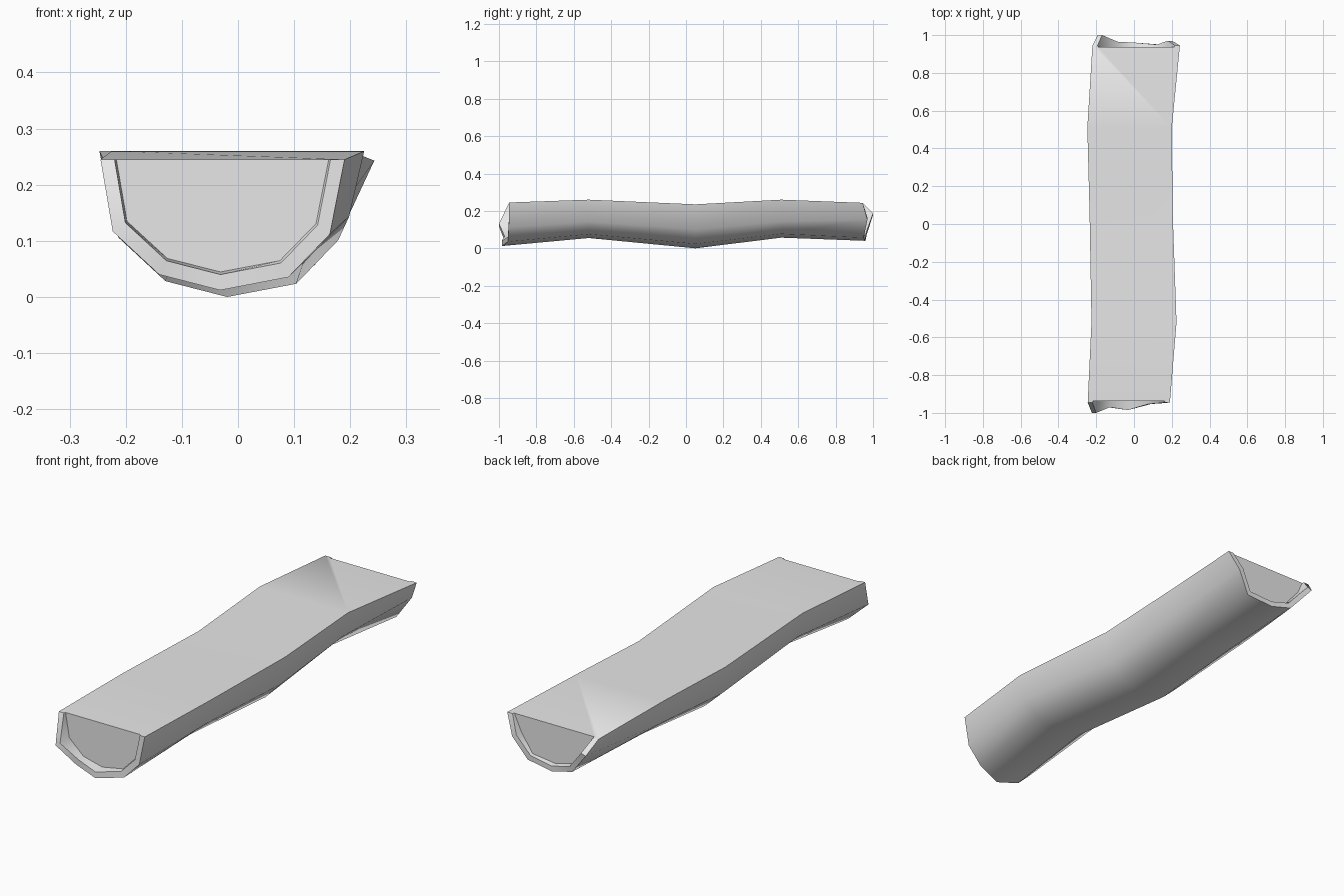
import bpy, bmesh, math

cube = bpy.data.objects.get("Cube")
if cube:
    bpy.data.objects.remove(cube)

# Half-round cross-section: (across, up), both 0..1
PROFILE = [(0, 1), (.05, .45), (.24, .12), (.49, 0), (.77, .10), (.94, .43), (1, 1)]
BACK_PROFILE = [(0, 1), (.06, .68), (.26, .14), (.49, 0), (.77, .08), (.91, .56), (1, 1)]

# Stations along the log: y, left x, right x, bottom z, top z
STATIONS = [(-.945, -.245, .19, .012, .245),
            (-.52, -.225, .225, .055, .26),
            (.05, -.235, .205, 0, .235),
            (.51, -.247, .2, .057, .26),
            (.945, -.22, .243, .04, .243)]

# How far the splintered rim reaches past each end
FRONT_RIM = [0, .055, .025, .04, .008, .003, 0]
BACK_RIM = [0, .055, .02, .015, .005, .025, 0]

bm = bmesh.new()


def ring(station, profile, rim=None, sx=1.0, sz=1.0):
    """Add one cross-section, shrunk towards the middle of its top edge."""
    y, x0, x1, z0, z1 = station
    side = math.copysign(1, y)
    verts = []
    for i, (u, h) in enumerate(profile):
        x = x0 + (x1 - x0) * (.5 + (u - .5) * sx)
        z = z1 - (z1 - z0) * (1 - h) * sz
        verts.append(bm.verts.new((x, y + side * (rim[i] if rim else 0), z)))
    return verts


def bridge(a, b):
    for i in range(len(a) - 1):
        bm.faces.new((a[i], a[i + 1], b[i + 1], b[i]))


# Bark shell
rings = []
for k, station in enumerate(STATIONS):
    rim = {0: FRONT_RIM, 4: BACK_RIM}.get(k)
    rings.append(ring(station, BACK_PROFILE if k == 4 else PROFILE, rim))
for a, b in zip(rings, rings[1:]):
    bridge(a, b)

# Rim and recessed cap at each end
edges = {k: [r[0], r[-1]] for k, r in enumerate(rings)}
for k, profile, rim in ((0, PROFILE, FRONT_RIM), (4, BACK_PROFILE, BACK_RIM)):
    inner = ring(STATIONS[k], profile, rim, .885, .88)
    y = STATIONS[k][0]
    inset = (y - math.copysign(.008, y),) + STATIONS[k][1:]
    cap = ring(inset, profile, None, .87, .86)
    bridge(rings[k], inner)
    bridge(inner, cap)
    bm.faces.new(cap)
    edges[k] = [rings[k][0], inner[0], cap[0], cap[-1], inner[-1], rings[k][-1]]

# Flat top surface
for k in range(4):
    bm.faces.new(edges[k] + edges[k + 1][::-1])

bmesh.ops.recalc_face_normals(bm, faces=bm.faces)
mesh = bpy.data.meshes.new("half_log")
bm.to_mesh(mesh)
bm.free()

log = bpy.data.objects.new("half_log", mesh)
bpy.context.collection.objects.link(log)

# Plain grey
grey = bpy.data.materials.new("plain_grey")
grey.use_nodes = True
colour = (.8, .8, .8, 1)
grey.diffuse_color = colour
grey.node_tree.nodes["Principled BSDF"].inputs["Base Color"].default_value = colour
mesh.materials.append(grey)

# Smooth round side, crisp top edges and rims
bpy.ops.object.select_all(action='DESELECT')
log.select_set(True)
bpy.context.view_layer.objects.active = log
bpy.ops.object.shade_smooth_by_angle(angle=math.radians(50))
